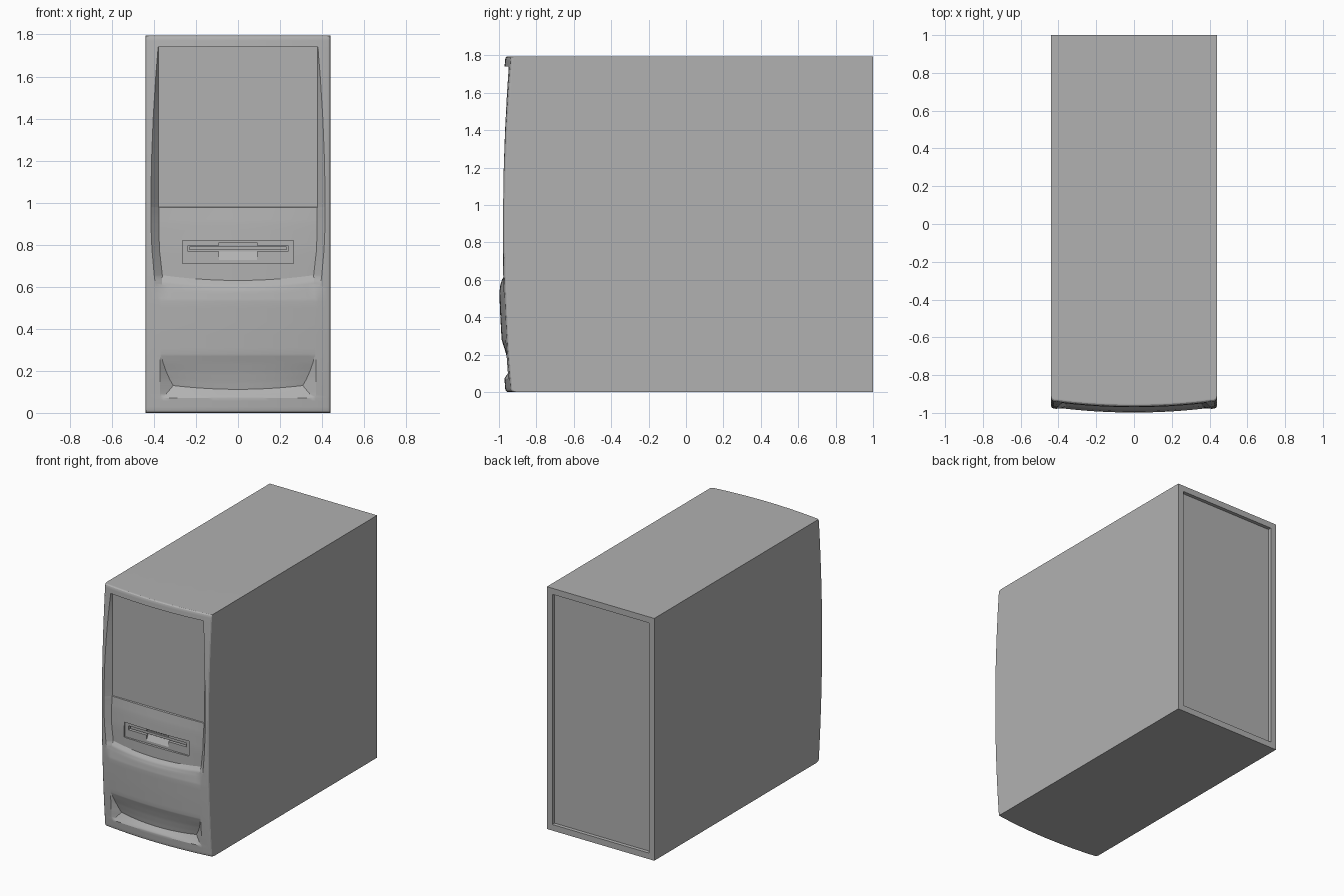
import bpy, bmesh, math

if "Cube" in bpy.data.objects:
    bpy.data.objects.remove(bpy.data.objects["Cube"])

W, H, R = 0.44, 1.795, 0.015      # half width, height, front edge fillet
EDGE = (0, .002, .007, .015)      # grid steps across the fillet


def skin(x, z):
    """Bulged front surface with a rounded outer edge."""
    y = -0.935 - 0.03 * (1 - (x / W) ** 2) - 0.04 * (1 - ((z - 0.9) / 0.9) ** 2)
    for d in (W - abs(x), min(z, H - z)):
        if d < R:
            y += R - math.sqrt(max(0, R * R - (R - d) ** 2))
    return y


def opening(z):
    """Half width of the curved side rails' outer line."""
    span = .79 if z > .95 else .43
    return max(.37, .415 - .035 * ((z - .95) / span) ** 2)


# Front rows: z, centre sag, inner half width, inner y (None = flush), bow
rows_top = [(H - e, 0, .370, None, 0) for e in EDGE] + [(1.741, 0, .377, None, 0)]
rows_bay = [(z, 0, .377, -.932, 0) for z in (1.7403, 1.6, 1.4, 1.2, .98)]
rows_drive = [
    (.977, 0, .377, -.936, .008),
    (.90, 0, .376, -.942, .012),
    (.78, .005, .374, -.946, .016),
    (.655, .025, .360, -.946, .017),
]
rows_bulge = [
    (.625, .021, .361, -.963, .020),
    (.59, .013, .363, -.969, .023),
    (.53, 0, .366, None, 0),
    (.40, 0, .366, None, 0),
    (.28, 0, .366, None, 0),
]
rows_pocket = [
    (.24, .003, .357, -.954, .018),
    (.20, .008, .343, -.941, .018),
    (.16, .014, .325, -.931, .018),
    (.13, .018, .308, -.925, .018),
    (.078, 0, .352, -.946, .0225),
]
rows_foot = [(z, 0, .355, None, 0) for z in (.07,) + EDGE[::-1]]
KEYS = rows_top + rows_bay + rows_drive + rows_bulge + rows_pocket + rows_foot


def key_row(z, sag, b, py, bow):
    half = [W - e for e in EDGE] + [opening(z)] + [b * k / 12 for k in range(12, -1, -1)]
    row = []
    for x in [-h for h in half] + half[-2::-1]:
        if abs(x) > b + 1e-6:
            row.append((x, skin(x, z), z))
        else:
            t = 1 - (x / b) ** 2
            zz = z - sag * t
            row.append((x, skin(x, zz) if py is None else py - bow * t, zz))
    return row


grey = bpy.data.materials.new("case_grey")
grey.diffuse_color = (0.44, 0.44, 0.44, 1)
grey.use_nodes = True
grey.node_tree.nodes["Principled BSDF"].inputs["Base Color"].default_value = grey.diffuse_color


def link(name, bm):
    bmesh.ops.recalc_face_normals(bm, faces=bm.faces)
    me = bpy.data.meshes.new(name)
    bm.to_mesh(me)
    bm.free()
    me.materials.append(grey)
    ob = bpy.data.objects.new(name, me)
    bpy.context.collection.objects.link(ob)
    return ob


def prism(name, half, profile):
    """Extrude a (y, z) profile across x."""
    bm = bmesh.new()
    f = bm.faces.new([bm.verts.new((-half, y, z)) for y, z in profile])
    for v in bmesh.ops.extrude_face_region(bm, geom=[f])["geom"]:
        if isinstance(v, bmesh.types.BMVert):
            v.co.x = half
    return link(name, bm)


def rect(y0, y1, z0, z1):
    return [(y0, z0), (y1, z0), (y1, z1), (y0, z1)]


# Case: sculpted front, straight walls, recessed back
rows = []
for k0, k1 in zip(KEYS, KEYS[1:]):
    r0, r1 = key_row(*k0), key_row(*k1)
    n = 4 if k0[0] - k1[0] > 0.02 else 1
    for s in range(n):
        t = s / n
        rows.append([tuple(p + (q - p) * t for p, q in zip(u, v)) for u, v in zip(r0, r1)])
rows.append(key_row(*KEYS[-1]))

bm = bmesh.new()
grid = [[bm.verts.new(p) for p in r] for r in rows]
for r0, r1 in zip(grid, grid[1:]):
    for i in range(len(r0) - 1):
        bm.faces.new((r0[i], r0[i + 1], r1[i + 1], r1[i]))
rim = [e for e in bm.edges if e.is_boundary]
for g in bmesh.ops.extrude_edge_only(bm, edges=rim)["geom"]:
    if isinstance(g, bmesh.types.BMVert):
        g.co.y = 1.0
bmesh.ops.holes_fill(bm, edges=[e for e in bm.edges if e.is_boundary], sides=0)
bmesh.ops.recalc_face_normals(bm, faces=bm.faces)
back = max(bm.faces, key=lambda f: f.calc_center_median().y)
bmesh.ops.inset_individual(bm, faces=[back], thickness=0.045, depth=0)
bmesh.ops.inset_individual(bm, faces=[back], thickness=0.001, depth=-0.025)
case = link("tower_case", bm)

# Disk drive recess, slot and finger notch
cutters = [
    prism("drive_recess_cutter", .265, rect(-1.05, -.944, .71, .82)),
    prism("drive_slot_cutter", .238, rect(-1.05, -.92, .768, .797)),
    prism("finger_notch_cutter", .09,
          [(-1.05, .728), (-.944, .728), (-.921, .77), (-.921, .81), (-1.05, .81)]),
]
bpy.context.view_layer.objects.active = case
for c in cutters:
    c.hide_render = True
    m = case.modifiers.new(c.name, 'BOOLEAN')
    m.operation, m.solver, m.object = 'DIFFERENCE', 'EXACT', c
    bpy.ops.object.modifier_apply(modifier=m.name)
for c in cutters:
    bpy.data.objects.remove(c)

# Flap inside the drive slot
prism("drive_slot_flap", .230, rect(-.932, -.915, .774, .791))

bpy.ops.object.select_all(action='DESELECT')
case.select_set(True)
bpy.context.view_layer.objects.active = case
bpy.ops.object.shade_smooth_by_angle(angle=math.radians(25))
wn = case.modifiers.new("flat_sides", 'WEIGHTED_NORMAL')
wn.keep_sharp = True
